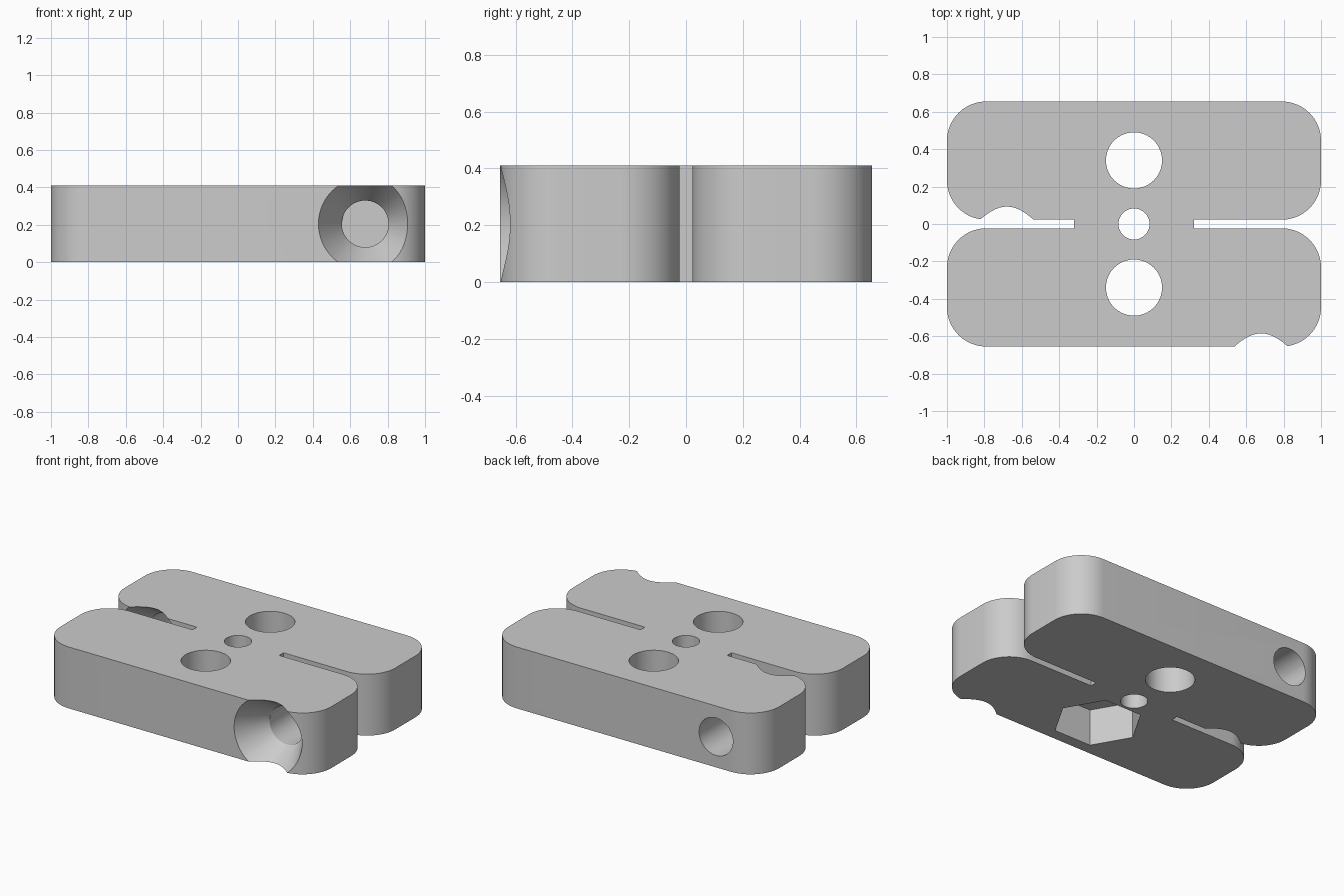
import bpy, bmesh, math
from mathutils import Matrix, Vector

cube = bpy.data.objects.get("Cube")
if cube:
    bpy.data.objects.remove(cube, do_unlink=True)

HEIGHT, HALF_Y, GAP, SLOT_X, CORNER = 0.41, 0.655, 0.023, 0.32, 0.21
HOLE_Y, BOLT_X, BOLT_R, SINK_R, SINK_DEPTH = 0.34, 0.68, 0.125, 0.25, 0.195

grey = bpy.data.materials.new("plain grey")
grey.use_nodes = True
grey.diffuse_color = (0.6, 0.6, 0.6, 1)
grey.node_tree.nodes["Principled BSDF"].inputs["Base Color"].default_value = grey.diffuse_color


def to_object(name, bm):
    bmesh.ops.recalc_face_normals(bm, faces=bm.faces)
    mesh = bpy.data.meshes.new(name)
    bm.to_mesh(mesh)
    bm.free()
    mesh.materials.append(grey)
    obj = bpy.data.objects.new(name, mesh)
    bpy.context.collection.objects.link(obj)
    return obj


def arc(cx, cy, start):
    angles = [math.radians(start + 90 * i / 16) for i in range(17)]
    return [(cx + CORNER * math.cos(a), cy + CORNER * math.sin(a)) for a in angles]


# Plate outline: one quarter, mirrored to all four, with a slot at each end
quarter = [(SLOT_X, GAP)] + arc(1 - CORNER, GAP + CORNER, -90) + arc(1 - CORNER, HALF_Y - CORNER, 0)
half = quarter + [(-x, y) for x, y in reversed(quarter)]
outline = half + [(x, -y) for x, y in reversed(half)]
bm = bmesh.new()
base = bm.faces.new([bm.verts.new((x, y, 0)) for x, y in outline])
top = bmesh.ops.extrude_face_region(bm, geom=[base])["geom"]
bmesh.ops.translate(bm, vec=(0, 0, HEIGHT), verts=[v for v in top if isinstance(v, bmesh.types.BMVert)])
plate = to_object("clamp_plate", bm)


def cut(start, end, r1, r2, sides=64):
    """Subtract a cylinder, cone or prism running from start to end."""
    start, end = Vector(start), Vector(end)
    axis = end - start
    turn = Vector((0, 0, 1)).rotation_difference(axis).to_matrix().to_4x4()
    bm = bmesh.new()
    bmesh.ops.create_cone(bm, cap_ends=True, segments=sides, radius1=r1, radius2=r2,
                          depth=axis.length, matrix=Matrix.Translation((start + end) / 2) @ turn)
    cutter = to_object("cutter", bm)
    cutter.hide_render = True
    mod = plate.modifiers.new("cut", "BOOLEAN")
    mod.operation, mod.solver, mod.object = "DIFFERENCE", "EXACT", cutter
    bpy.context.view_layer.objects.active = plate
    bpy.ops.object.modifier_apply(modifier=mod.name)
    bpy.data.objects.remove(cutter, do_unlink=True)


# Vertical holes: small centre hole and two large ones
for y, r in ((0, 0.083), (HOLE_Y, 0.15), (-HOLE_Y, 0.15)):
    cut((0, y, -0.1), (0, y, HEIGHT + 0.1), r, r)

# Hexagonal nut pocket on the underside; its corners point along x
bm = bmesh.new()
bmesh.ops.create_cone(bm, cap_ends=True, segments=6, radius1=1, radius2=1, depth=1)
corner_x = max(abs(v.co.x) for v in bm.verts)
bm.free()
pocket = to_object("nut_pocket_cutter", bmesh.new())
bm = bmesh.new()
spin = Matrix.Rotation(0 if corner_x > 0.99 else math.radians(30), 4, "Z")
bmesh.ops.create_cone(bm, cap_ends=True, segments=6, radius1=0.275, radius2=0.275, depth=0.49,
                      matrix=Matrix.Translation((0, -HOLE_Y, 0)) @ spin)
bm.to_mesh(pocket.data)
bm.free()
mod = plate.modifiers.new("pocket", "BOOLEAN")
mod.operation, mod.solver, mod.object = "DIFFERENCE", "EXACT", pocket
bpy.context.view_layer.objects.active = plate
bpy.ops.object.modifier_apply(modifier=mod.name)
bpy.data.objects.remove(pocket, do_unlink=True)

# Countersunk bolt holes: one through each half, entering from the front side
slope = (SINK_R - BOLT_R) / SINK_DEPTH
for x, y0, y1 in ((BOLT_X, -HALF_Y, -GAP), (-BOLT_X, GAP, HALF_Y)):
    lead, z = 0.02, HEIGHT / 2
    cut((x, y0 - lead, z), (x, y0 + SINK_DEPTH, z), SINK_R + slope * lead, BOLT_R)
    cut((x, y0 + SINK_DEPTH - 0.05, z), (x, y1 + lead, z), BOLT_R, BOLT_R)

# Smooth rounded walls, crisp edges
bpy.ops.object.select_all(action="DESELECT")
plate.select_set(True)
bpy.context.view_layer.objects.active = plate
bpy.ops.object.shade_smooth_by_angle(angle=math.radians(30))
